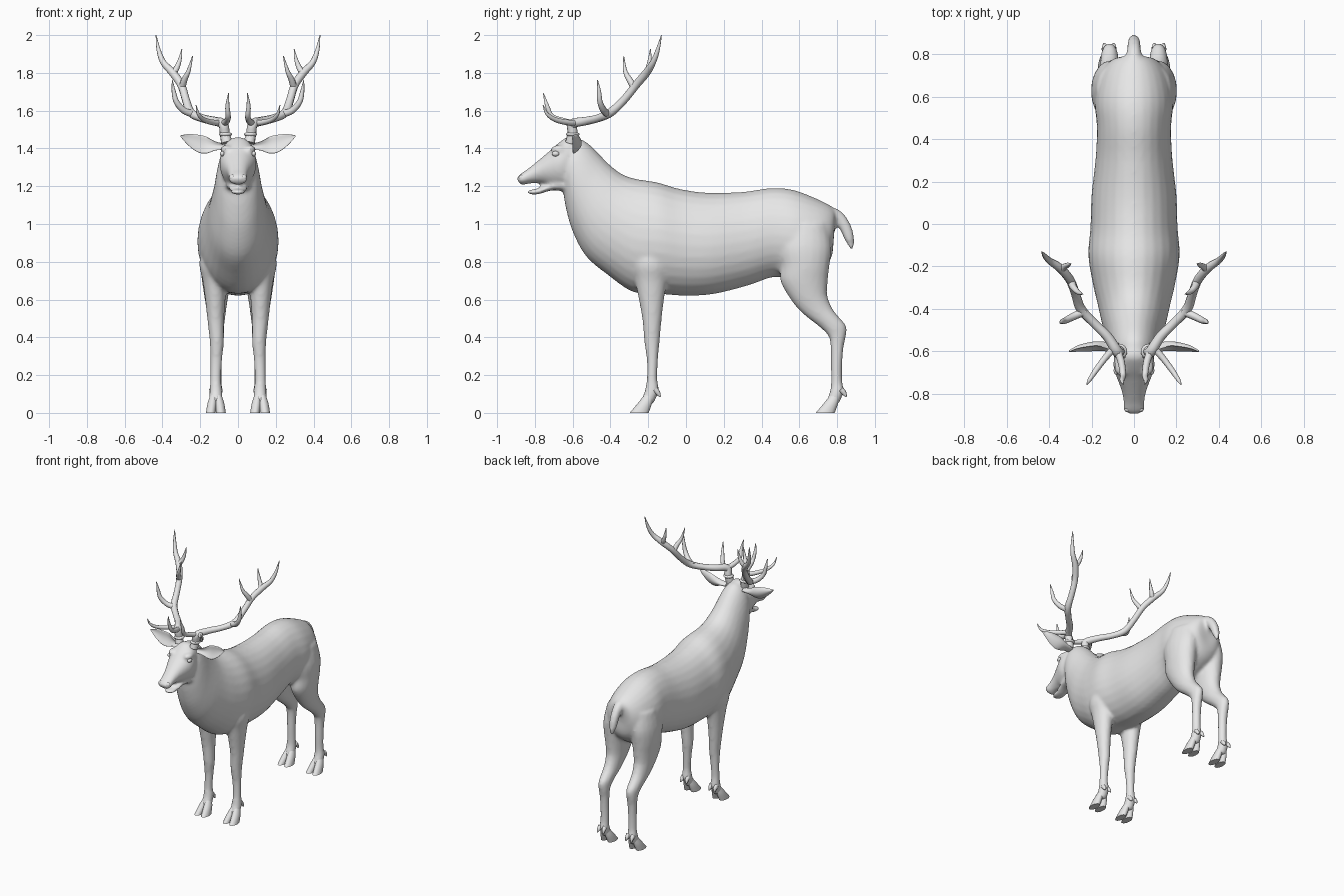
import bpy, bmesh, math
from mathutils import Vector as V

grey = bpy.data.materials.new("plain grey")
grey.diffuse_color = (0.8, 0.8, 0.8, 1)


def spline(rows, steps):
    """Smoothly interpolate rows of numbers."""
    out = []
    n = len(rows)
    for i in range(n - 1):
        a, b, c, d = rows[max(i - 1, 0)], rows[i], rows[i + 1], rows[min(i + 2, n - 1)]
        for s in range(steps):
            t = s / steps
            out.append([0.5 * (2 * q + (r - p) * t + (2 * p - 5 * q + 4 * r - w) * t * t
                               + (3 * q - p - 3 * r + w) * t ** 3)
                        for p, q, r, w in zip(a, b, c, d)])
    return out + [list(rows[-1])]


def loft(bm, rings, segs):
    """Skin rings of (centre, u axis, v axis, skew along u)."""
    loops = []
    for c, u, v, k in rings:
        ring = []
        for i in range(segs):
            a = 2 * math.pi * i / segs
            ring.append(bm.verts.new(c + u * (math.cos(a) + k * math.sin(a) ** 2) + v * math.sin(a)))
        loops.append(ring)
    for p, q in zip(loops, loops[1:]):
        for i in range(segs):
            j = (i + 1) % segs
            bm.faces.new((p[i], p[j], q[j], q[i]))
    bm.faces.new(loops[0][::-1])
    bm.faces.new(loops[-1])


def trunk(bm, rows, k=0.0):
    """Rows: top y, top z, bottom y, bottom z, half width."""
    rings = []
    for ty, tz, by, bz, w in spline(rows, 4):
        top, bot = V((0, ty, tz)), V((0, by, bz))
        rings.append(((top + bot) / 2, (top - bot) / 2, V((max(w, 0.003), 0, 0)), k))
    loft(bm, rings, 28)


def column(bm, rows, segs=20, steps=4):
    """Rows: x, y, z, x radius, y radius."""
    loft(bm, [(V((x, y, z)), V((0, ry, 0)), V((rx, 0, 0)), 0)
              for x, y, z, rx, ry in spline(rows, steps)], segs)


def tube(bm, rows, segs=10):
    """Rows: x, y, z, radius."""
    pts = spline(rows, 5)
    rings = []
    u = None
    for i, (x, y, z, r) in enumerate(pts):
        t = (V(pts[min(i + 1, len(pts) - 1)][:3]) - V(pts[max(i - 1, 0)][:3])).normalized()
        u = t.orthogonal() if u is None else u - t * u.dot(t)
        u.normalize()
        rings.append((V((x, y, z)), u * r, t.cross(u) * r, 0))
    loft(bm, rings, segs)


def ball(bm, c, r):
    new = bmesh.ops.create_uvsphere(bm, u_segments=14, v_segments=9, radius=1)["verts"]
    for v in new:
        v.co = V([c[i] + v.co[i] * r[i] for i in range(3)])


def finish(name, bm, mirror=True):
    bmesh.ops.recalc_face_normals(bm, faces=bm.faces)
    me = bpy.data.meshes.new(name)
    bm.to_mesh(me)
    bm.free()
    me.materials.append(grey)
    ob = bpy.data.objects.new(name, me)
    bpy.context.collection.objects.link(ob)
    bpy.context.view_layer.objects.active = ob
    bpy.ops.object.select_all(action='DESELECT')
    ob.select_set(True)
    bpy.ops.object.shade_smooth_by_angle(angle=math.radians(50))
    if mirror:
        ob.modifiers.new("mirror", 'MIRROR')
    return ob


# Torso and neck
bm = bmesh.new()
trunk(bm, [
    (.795, 1.04, .78, .92, .03), (.78, 1.085, .772, .83, .10), (.70, 1.13, .72, .76, .155),
    (.57, 1.18, .60, .70, .185), (.45, 1.19, .47, .72, .175), (.30, 1.17, .33, .675, .18),
    (.12, 1.165, .15, .63, .20), (-.03, 1.185, 0, .62, .205), (-.15, 1.22, -.14, .63, .215),
    (-.27, 1.24, -.28, .64, .195), (-.34, 1.265, -.42, .735, .17), (-.40, 1.31, -.53, .83, .15),
    (-.45, 1.36, -.60, .96, .13), (-.51, 1.42, -.635, 1.08, .115), (-.56, 1.45, -.65, 1.17, .10),
    (-.61, 1.45, -.66, 1.21, .08)], -0.05)

# Skull and muzzle
trunk(bm, [
    (-.56, 1.44, -.58, 1.25, .06), (-.62, 1.462, -.62, 1.185, .09), (-.68, 1.425, -.66, 1.185, .097),
    (-.73, 1.38, -.72, 1.20, .08), (-.79, 1.33, -.765, 1.215, .06), (-.84, 1.29, -.82, 1.215, .05),
    (-.88, 1.262, -.868, 1.207, .05), (-.895, 1.245, -.887, 1.22, .03)], 0.12)

# Lower jaw
trunk(bm, [
    (-.65, 1.24, -.63, 1.172, .07), (-.72, 1.215, -.71, 1.178, .055), (-.78, 1.19, -.77, 1.16, .042),
    (-.82, 1.182, -.812, 1.155, .036), (-.842, 1.174, -.838, 1.162, .02)])

for s in (1, -1):
    # Front legs
    column(bm, [(s * x, *r) for x, *r in [
        (.10, -.18, .95, .07, .08), (.125, -.185, .80, .08, .10), (.122, -.185, .70, .065, .085),
        (.12, -.183, .60, .054, .067), (.118, -.18, .50, .045, .052), (.113, -.18, .40, .039, .043),
        (.112, -.18, .36, .037, .039), (.115, -.178, .28, .031, .030), (.118, -.18, .18, .029, .028),
        (.117, -.18, .12, .034, .038), (.117, -.195, .08, .036, .037), (.117, -.21, .045, .036, .036)]])
    # Hind legs
    column(bm, [(s * x, *r) for x, *r in [
        (.09, .63, 1.0, .085, .12), (.11, .625, .88, .09, .145), (.115, .63, .78, .085, .13),
        (.115, .625, .70, .076, .126), (.115, .645, .62, .064, .104), (.115, .685, .55, .053, .092),
        (.115, .733, .50, .047, .084), (.115, .775, .46, .042, .074), (.115, .80, .41, .037, .048),
        (.115, .80, .35, .033, .035), (.115, .797, .25, .030, .030), (.115, .798, .16, .030, .030),
        (.117, .80, .12, .034, .037), (.117, .787, .08, .036, .037), (.117, .773, .045, .036, .036)]])
    # Brow ridges
    ball(bm, (s * .062, -.672, 1.395), (.032, .045, .024))

# Tail
tube(bm, [(0, .74, 1.06, .04), (0, .80, 1.04, .035), (0, .842, .985, .032), (0, .866, .92, .026),
          (0, .88, .865, .009)], 14)

body = finish("body", bm, False)
mod = body.modifiers.new("blend", 'REMESH')
mod.mode = 'VOXEL'
mod.voxel_size = 0.011
mod.use_smooth_shade = True
mod = body.modifiers.new("soften", 'SMOOTH')
mod.factor = 0.5
mod.iterations = 6

# Cloven hooves with dewclaws
for name, dy in (("front_hooves", 0), ("hind_hooves", .985)):
    bm = bmesh.new()
    for side in (-1, 1):
        x = .117 + side * .012
        column(bm, [(x, -.195 + dy, .095, .018, .026), (x + side * .008, -.218 + dy, .05, .025, .038),
                    (x + side * .015, -.248 + dy, 0, .026, .05)], 14)
        c = .117 + side * .02
        tube(bm, [(c, -.165 + dy, .125, .016), (c, -.148 + dy, .105, .013),
                  (c + side * .004, -.137 + dy, .085, .004)], 8)
    finish(name, bm)

# Cupped ears
bm = bmesh.new()
loft(bm, [(V((x, y, z)), V((0, -t, 0)), V((0, .25 * h, h)), 1.6) for x, y, z, h, t in spline([
    (.07, -.575, 1.41, .016, .014), (.12, -.57, 1.413, .024, .014), (.17, -.565, 1.418, .045, .012),
    (.215, -.57, 1.427, .046, .011), (.265, -.58, 1.447, .029, .008), (.305, -.597, 1.466, .003, .003)], 4)], 20)
finish("ears", bm)

# Eyes
bm = bmesh.new()
ball(bm, (.083, -.69, 1.372), (.013, .02, .014))
finish("eyes", bm)

# Nostril rims
bm = bmesh.new()
ball(bm, (.03, -.872, 1.245), (.016, .014, .016))
finish("nostrils", bm)

# Antlers: burr, main beam and tines
bm = bmesh.new()
ball(bm, (.067, -.60, 1.475), (.036, .036, .014))
for path in (
    [(.06, -.61, 1.43, .03), (.07, -.60, 1.48, .027), (.08, -.60, 1.53, .026), (.125, -.53, 1.545, .023),
     (.19, -.465, 1.56, .021), (.25, -.40, 1.59, .023), (.275, -.33, 1.655, .021), (.30, -.265, 1.735, .021),
     (.345, -.21, 1.80, .021), (.395, -.175, 1.855, .016), (.42, -.15, 1.92, .011), (.434, -.13, 2.0, .002)],
    [(.08, -.59, 1.53, .018), (.06, -.65, 1.545, .017), (.052, -.71, 1.57, .014), (.056, -.735, 1.625, .011),
     (.05, -.755, 1.692, .002)],
    [(.09, -.58, 1.535, .018), (.135, -.63, 1.538, .015), (.18, -.69, 1.552, .013), (.21, -.735, 1.582, .009),
     (.222, -.757, 1.63, .002)],
    [(.23, -.41, 1.58, .02), (.285, -.435, 1.60, .018), (.325, -.455, 1.645, .015), (.34, -.46, 1.70, .011),
     (.348, -.468, 1.762, .002)],
    [(.295, -.275, 1.725, .019), (.283, -.30, 1.765, .016), (.262, -.322, 1.81, .011), (.24, -.33, 1.89, .002)],
    [(.345, -.215, 1.795, .018), (.325, -.20, 1.825, .015), (.308, -.192, 1.87, .010), (.297, -.188, 1.927, .002)],
):
    tube(bm, path)
finish("antlers", bm)
